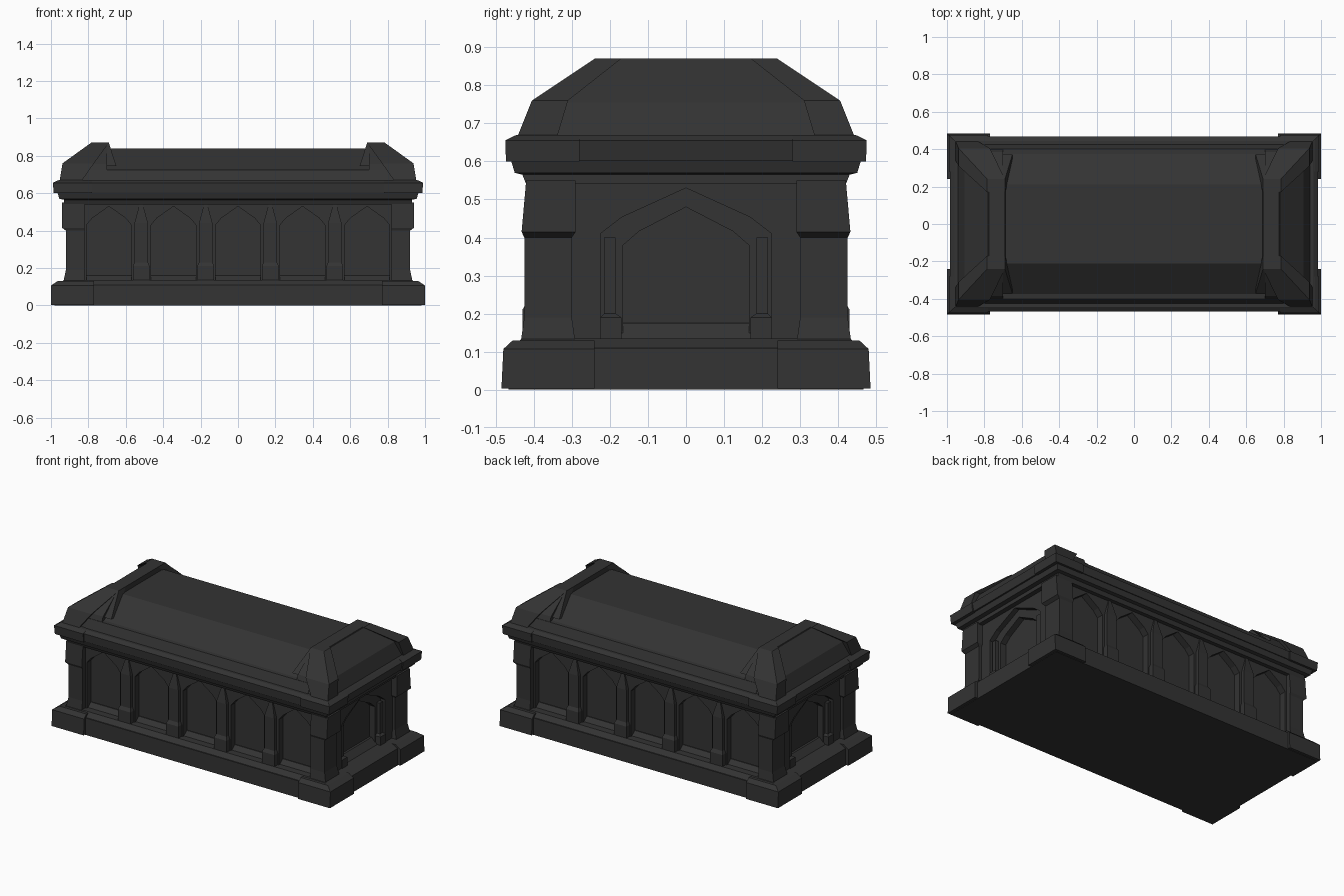
import bpy, bmesh, math

stone = bpy.data.materials.new("dark_stone")
stone.diffuse_color = (0.033, 0.033, 0.033, 1)


def finish(name, bm):
    bmesh.ops.recalc_face_normals(bm, faces=bm.faces)
    me = bpy.data.meshes.new(name)
    bm.to_mesh(me)
    bm.free()
    me.materials.append(stone)
    ob = bpy.data.objects.new(name, me)
    bpy.context.collection.objects.link(ob)
    return ob


def loft(name, rings, sx=1, sy=1):
    """Stack of rectangles (x0, x1, y0, y1, z) joined into a solid."""
    bm = bmesh.new()
    loops = []
    for x0, x1, y0, y1, z in rings:
        loops.append([bm.verts.new((sx * x, sy * y, z))
                      for x, y in ((x0, y0), (x1, y0), (x1, y1), (x0, y1))])
    for a, b in zip(loops, loops[1:]):
        for i in range(4):
            j = (i + 1) % 4
            bm.faces.new((a[i], a[j], b[j], b[i]))
    bm.faces.new(loops[0])
    bm.faces.new(loops[-1])
    return finish(name, bm)


def tiers(name, rows):
    """Centred loft from (half x, half y, z)."""
    return loft(name, [(-x, x, -y, y, z) for x, y, z in rows])


def arch_plate(name, half, top, a, spring, apex, z0, depth, place):
    """Wall plate with a pointed arch opening; place maps (u, depth, z) to xyz."""
    side = [(a, z0), (a, spring), (a * 0.75, spring + (apex - spring) * 0.36)]
    pts = [(-half, z0)] + [(-u, z) for u, z in side] + [(0, apex)]
    pts += side[::-1] + [(half, z0), (half, top), (-half, top)]
    bm = bmesh.new()
    f = bm.faces.new([bm.verts.new((u, 0, z)) for u, z in pts])
    ext = bmesh.ops.extrude_face_region(bm, geom=[f])
    for v in ext["geom"]:
        if isinstance(v, bmesh.types.BMVert):
            v.co.y = depth
    for v in bm.verts:
        v.co = place(*v.co)
    return finish(name, bm)


# stepped base with heavier corner blocks
tiers("base_slab", [(0.98, 0.467, 0), (0.98, 0.467, 0.11)])
tiers("base_chamfer", [(0.975, 0.46, 0.11), (0.93, 0.43, 0.135)])
for sx in (-1, 1):
    for sy in (-1, 1):
        loft("base_corner_block", [(0.77, 1.0, 0.24, 0.485, 0.003), (0.77, 1.0, 0.24, 0.48, 0.107),
                                   (0.77, 0.965, 0.24, 0.455, 0.13)], sx, sy)

# inner chest that forms the recessed panels
tiers("chest_core", [(0.83, 0.35, 0.12), (0.83, 0.35, 0.56)])

for s in (-1, 1):
    # five arched bays on each long side
    for k in range(-2, 3):
        c = k * 0.345
        arch_plate("side_arch", 0.1725, 0.55, 0.12, 0.43, 0.53, 0.13, 0.05,
                   lambda u, d, z: (c + u, s * (0.345 + d), z))
        loft("side_arch_sill", [(c - 0.12, c + 0.12, 0.34, 0.395, 0.125),
                                (c - 0.12, c + 0.12, 0.34, 0.355, 0.16)], 1, s)
    # tapering buttresses between the bays
    for k in (-1.5, -0.5, 0.5, 1.5):
        c = k * 0.345
        loft("side_buttress", [(c - w, c + w, 0.36, y, z) for w, y, z in (
            (0.045, 0.43, 0.125), (0.045, 0.43, 0.21), (0.036, 0.418, 0.23),
            (0.036, 0.418, 0.44), (0.008, 0.40, 0.545))], 1, s)
    # double arch on each short end
    arch_plate("end_outer_arch", 0.32, 0.55, 0.225, 0.41, 0.53, 0.13, 0.035,
               lambda u, d, z: (s * (0.865 + d), u, z))
    arch_plate("end_inner_arch", 0.30, 0.55, 0.165, 0.38, 0.48, 0.13, 0.04,
               lambda u, d, z: (s * (0.828 + d), u, z))
    loft("end_arch_sill", [(0.82, 0.89, -0.225, 0.225, 0.125), (0.82, 0.845, -0.165, 0.165, 0.175)], s)
    for sy in (-1, 1):
        loft("end_arch_column", [(0.85, 0.905, 0.17, 0.225, 0.125), (0.85, 0.905, 0.17, 0.225, 0.19),
                                 (0.85, 0.89, 0.185, 0.215, 0.20), (0.85, 0.89, 0.185, 0.215, 0.40)], s, sy)
        # corner posts, wider above the shoulder
        loft("corner_post", [(0.82, 0.935, 0.29, 0.435, 0.12), (0.82, 0.92, 0.30, 0.425, 0.19),
                             (0.82, 0.92, 0.30, 0.425, 0.40), (0.82, 0.94, 0.29, 0.432, 0.415),
                             (0.82, 0.94, 0.29, 0.42, 0.55)], s, sy)

# cornice and lid slab
tiers("cornice", [(0.93, 0.42, 0.54), (0.93, 0.43, 0.565), (0.955, 0.45, 0.57),
                  (0.965, 0.46, 0.603)])
tiers("lid_slab", [(0.975, 0.465, 0.603), (0.985, 0.468, 0.655), (0.96, 0.445, 0.67)])
for sx in (-1, 1):
    for sy in (-1, 1):
        loft("lid_slab_corner", [(0.78, 0.985, 0.28, 0.473, 0.60), (0.78, 0.99, 0.28, 0.475, 0.655),
                                 (0.78, 0.965, 0.28, 0.45, 0.668)], sx, sy)

# long stepped lid body
tiers("lid_body", [(0.80, 0.43, 0.66), (0.80, 0.40, 0.725), (0.80, 0.375, 0.727), (0.72, 0.21, 0.84)])

# hipped ends with corner ribs and raised cross ridge
for sx in (-1, 1):
    loft("lid_end", [(0.70, 0.945, -0.425, 0.425, 0.66), (0.70, 0.905, -0.385, 0.385, 0.755),
                     (0.70, 0.78, -0.235, 0.235, 0.866)], sx)
    loft("lid_cross_ridge", [(0.685, 0.80, -0.26, 0.26, 0.83), (0.69, 0.775, -0.235, 0.235, 0.87)], sx)
    for sy in (-1, 1):
        loft("lid_corner_rib", [(0.84, 0.955, 0.34, 0.445, 0.66), (0.77, 0.938, 0.31, 0.405, 0.76),
                                (0.69, 0.785, 0.17, 0.24, 0.87)], sx, sy)
        loft("lid_rib_foot", [(0.65, 0.84, 0.28, 0.372, 0.745), (0.69, 0.78, 0.17, 0.24, 0.868)], sx, sy)
